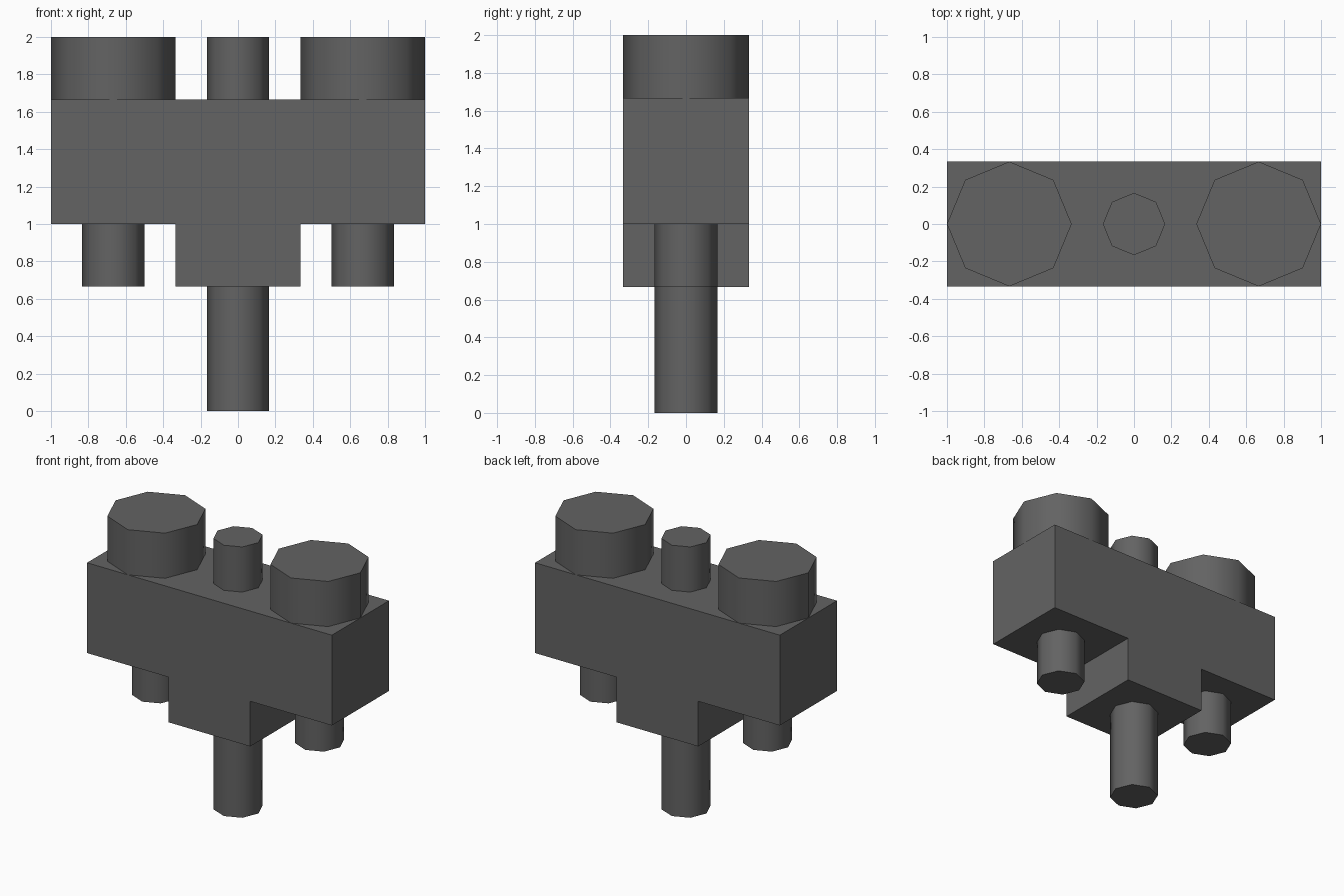
import bpy, bmesh, math

if "Cube" in bpy.data.objects:
    bpy.data.objects.remove(bpy.data.objects["Cube"])

T = 1 / 3  # basic unit of the model

grey = bpy.data.materials.new("dark grey")
grey.diffuse_color = (0.125, 0.125, 0.125, 1)
grey.use_nodes = True
grey.node_tree.nodes["Principled BSDF"].inputs["Base Color"].default_value = grey.diffuse_color


def finish(name, bm):
    bmesh.ops.recalc_face_normals(bm, faces=bm.faces)
    mesh = bpy.data.meshes.new(name)
    bm.to_mesh(mesh)
    bm.free()
    mesh.materials.append(grey)
    ob = bpy.data.objects.new(name, mesh)
    bpy.context.collection.objects.link(ob)
    return ob


def peg(name, x, radius, z0, z1, up):
    """Eight-sided peg, capped only on its exposed end, smooth around the side."""
    bm = bmesh.new()
    bmesh.ops.create_cone(bm, cap_ends=True, segments=8, radius1=radius,
                          radius2=radius, depth=z1 - z0)
    bm.normal_update()
    buried = [f for f in bm.faces if (f.normal.z < -0.5 if up else f.normal.z > 0.5)]
    bmesh.ops.delete(bm, geom=buried, context='FACES_ONLY')
    bmesh.ops.translate(bm, verts=bm.verts, vec=(x, 0, (z0 + z1) / 2))
    mid = bm.faces[:]
    ob = finish(name, bm)
    # an open cup: make sure the cap faces outwards
    cap = max(ob.data.polygons, key=lambda p: abs(p.normal.z))
    if (cap.normal.z > 0) != up:
        ob.data.flip_normals()
    bpy.ops.object.select_all(action='DESELECT')
    ob.select_set(True)
    bpy.context.view_layer.objects.active = ob
    bpy.ops.object.shade_smooth_by_angle(angle=math.radians(60))


# T-shaped body: extruded profile
half = [(T, 2 * T), (T, 1), (1, 1), (1, 5 * T)]
profile = half + [(-x, z) for x, z in reversed(half)]
bm = bmesh.new()
face = bm.faces.new([bm.verts.new((x, -T, z)) for x, z in profile])
ext = bmesh.ops.extrude_face_region(bm, geom=[face], use_keep_orig=True)
moved = [g for g in ext["geom"] if isinstance(g, bmesh.types.BMVert)]
bmesh.ops.translate(bm, verts=moved, vec=(0, 2 * T, 0))
finish("body", bm)

# Large top studs and small lower pegs on both sides
for side, s in (("left", -1), ("right", 1)):
    peg("top_stud_" + side, s * 2 * T, T, 5 * T, 2, True)
    peg("lower_peg_" + side, s * 2 * T, T / 2, 2 * T, 1, False)

# Centre pegs
peg("top_peg", 0, T / 2, 5 * T, 2, True)
peg("handle", 0, T / 2, 0, 2 * T, False)
